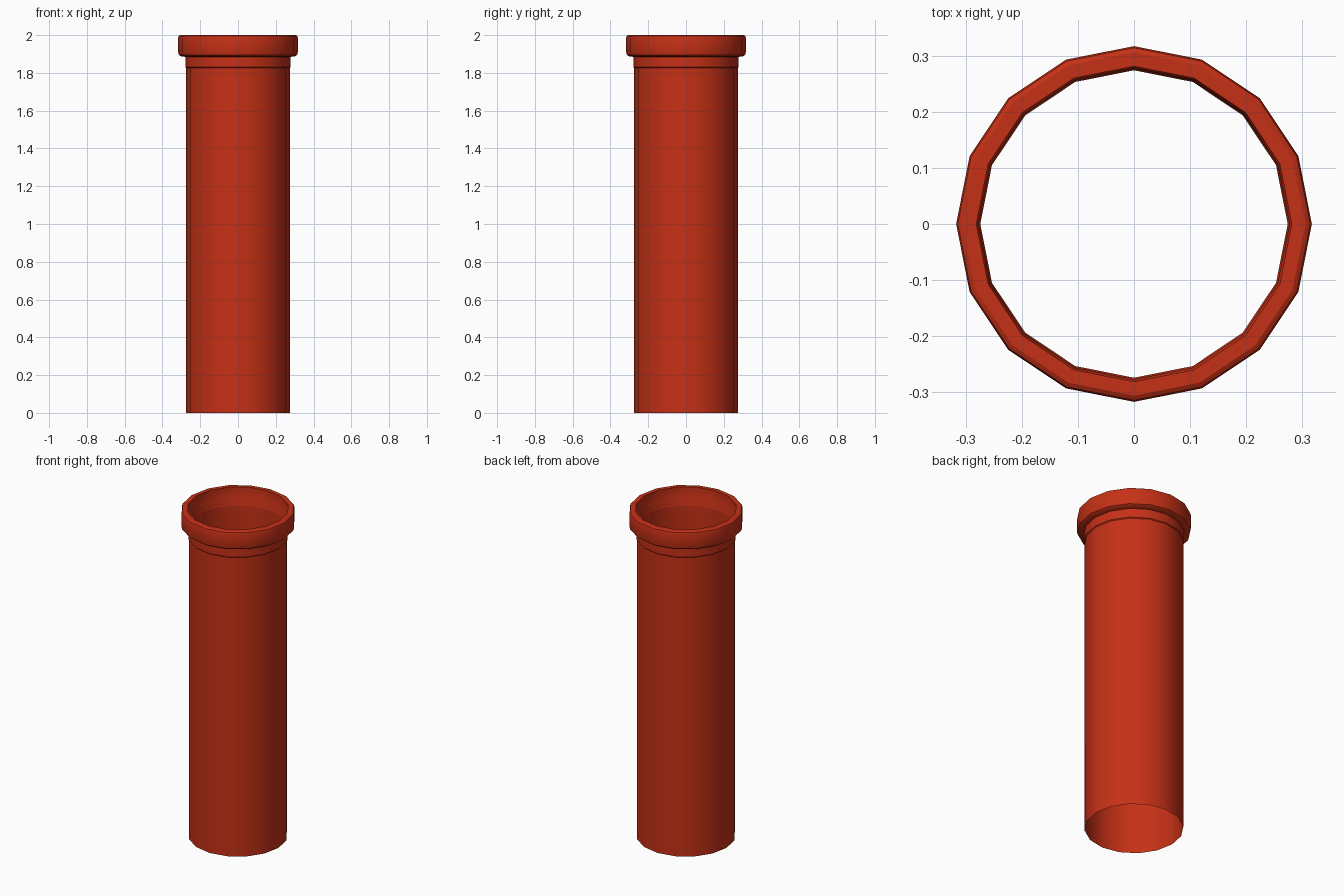
import bpy, bmesh, math

if "Cube" in bpy.data.objects:
    bpy.data.objects.remove(bpy.data.objects["Cube"])

SIDES = 16

mat = bpy.data.materials.new("red_paint")
mat.diffuse_color = (0.56, 0.03, 0.008, 1)
mat.use_nodes = True
mat.node_tree.nodes["Principled BSDF"].inputs["Base Color"].default_value = mat.diffuse_color


def lathe(name, profile):
    """Revolve an open (radius, z) profile around the z axis."""
    bm = bmesh.new()
    rings = []
    for r, z in profile:
        rings.append([bm.verts.new((r * math.cos(2 * math.pi * i / SIDES),
                                    r * math.sin(2 * math.pi * i / SIDES), z))
                      for i in range(SIDES)])
    for a, b in zip(rings, rings[1:]):
        for i in range(SIDES):
            j = (i + 1) % SIDES
            bm.faces.new((a[i], a[j], b[j], b[i]))
    me = bpy.data.meshes.new(name)
    bm.to_mesh(me)
    bm.free()
    ob = bpy.data.objects.new(name, me)
    bpy.context.collection.objects.link(ob)
    me.materials.append(mat)
    bpy.ops.object.select_all(action='DESELECT')
    ob.select_set(True)
    bpy.context.view_layer.objects.active = ob
    bpy.ops.object.shade_smooth_by_angle(angle=math.radians(30))
    return ob


# thin straight tube, open at both ends
lathe("pipe_tube", [(0.274, 0), (0.274, 1.89)])

# socket collar: neck sleeve, bevelled rim, stepped inner seat
lathe("pipe_collar", [
    (0.274, 1.825), (0.279, 1.83), (0.279, 1.885),
    (0.302, 1.888), (0.313, 1.896), (0.317, 1.91),
    (0.317, 1.985), (0.314, 1.995), (0.306, 2.0),
    (0.281, 2.0), (0.281, 1.94), (0.277, 1.93),
    (0.277, 1.90), (0.274, 1.89)])
